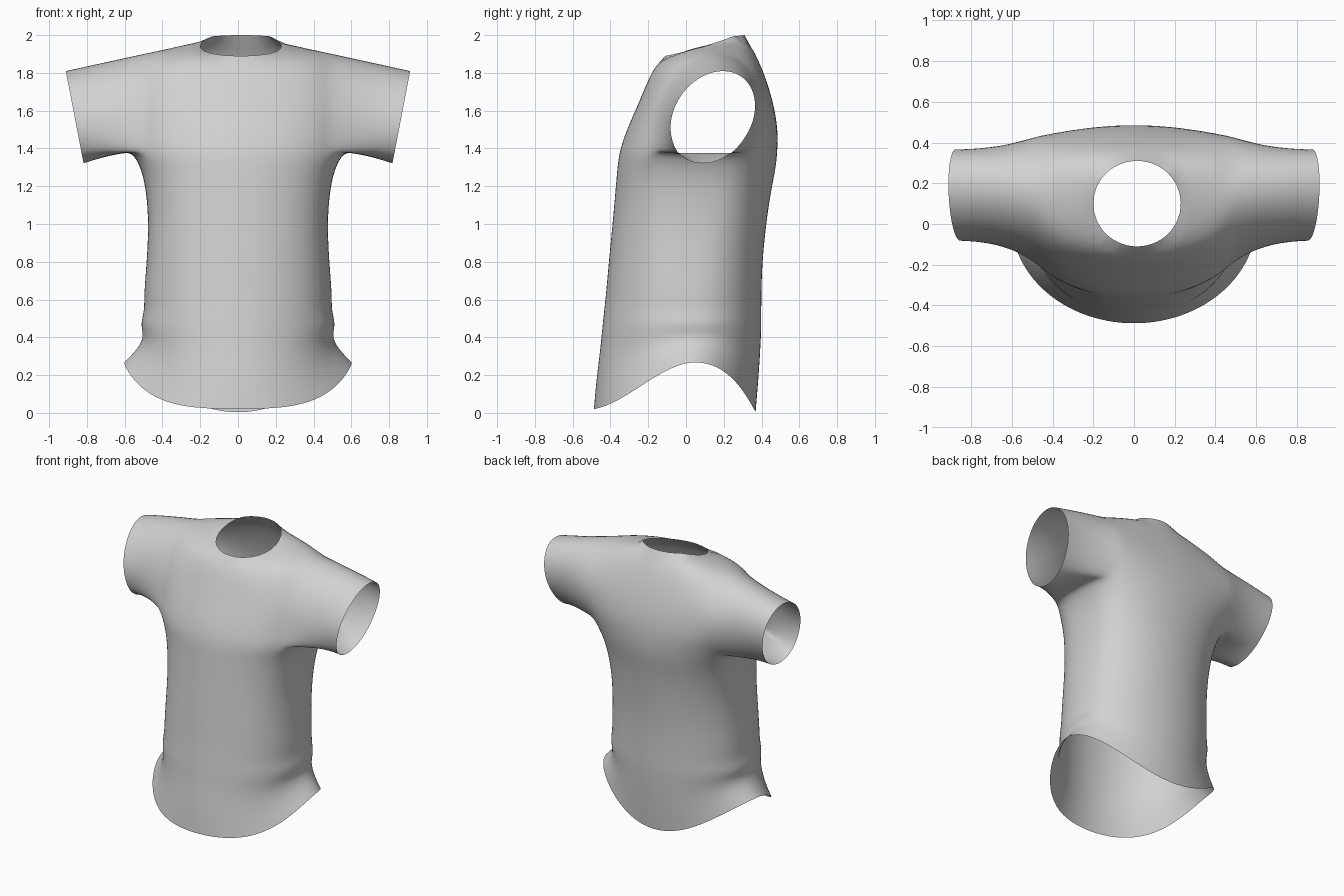
import bpy, bmesh
from math import sin, cos, radians, hypot
from mathutils import Vector

cube = bpy.data.objects.get("Cube")
if cube:
    bpy.data.objects.remove(cube, do_unlink=True)

fabric = bpy.data.materials.new("grey fabric")
fabric.use_nodes = True
grey = (0.64, 0.64, 0.64, 1)
fabric.diffuse_color = grey
fabric.node_tree.nodes["Principled BSDF"].inputs["Base Color"].default_value = grey

bm = bmesh.new()


def bridge(a, b, closed=False):
    """Quads between two equally long rows of vertices."""
    n = len(a)
    for i in range(n if closed else n - 1):
        j = (i + 1) % n
        bm.faces.new((a[i], a[j], b[j], b[i]))


def hem_lift(c):
    """Curved shirt-tail edge: S-shaped in front, rounder and lower behind."""
    if c > 0:
        u = 1 - c
        return 0.7 * u * u * (3 - 2 * u) + 0.3 * u
    return 1 - 1.08 * abs(c) ** 2.6


# Torso rows, hem to armpit:
# front height, side lift, half width, front y, back y, side y, front and back roundness
ROWS = [
    (0.02, 0.25, 0.605, -0.49, 0.37, 0.02, 1, 1),
    (0.19, 0.16, 0.525, -0.475, 0.385, 0.02, 0.95, 0.95),
    (0.34, 0.07, 0.5, -0.455, 0.395, 0.02, 0.9, 0.9),
    (0.45, 0.02, 0.52, -0.445, 0.4, 0.02, 0.9, 0.9),
    (0.54, 0, 0.497, -0.435, 0.4, 0.02, 0.85, 0.85),
    (0.63, 0, 0.5, -0.425, 0.4, 0.02, 0.85, 0.85),
    (0.80, 0, 0.485, -0.41, 0.405, 0.02, 0.8, 0.8),
    (1.00, 0, 0.475, -0.39, 0.425, 0.03, 0.75, 0.72),
    (1.17, 0, 0.487, -0.375, 0.45, 0.04, 0.72, 0.64),
    (1.29, 0, 0.513, -0.365, 0.475, 0.04, 0.72, 0.56),
    (1.38, 0, 0.56, -0.355, 0.485, 0.04, 0.72, 0.5),
]
angles = [radians(10 * k - 60) for k in range(36)]
rings = []
for z, lift, width, front, back, mid, front_round, back_round in ROWS:
    ring = []
    for a in angles:
        c = cos(a)
        edge, power = (front, front_round) if c > 0 else (back, back_round)
        depth = abs(c) ** power if abs(c) > 0.01 else 0
        ring.append(bm.verts.new((width * sin(a), mid + (edge - mid) * depth, z + lift * hem_lift(c))))
    if rings:
        bridge(rings[-1], ring, True)
    rings.append(ring)
armpit = rings[-1]

# Yoke: arches from chest over the shoulder to the back, blended centre to outside
CENTRE = [(-0.315, 1.5), (-0.255, 1.63), (-0.195, 1.78), (-0.13, 1.895), (0.1, 1.98),
          (0.31, 2.02), (0.385, 1.87), (0.443, 1.72), (0.488, 1.53)]
OUTER = [(-0.17, 1.5), (-0.14, 1.64), (-0.065, 1.79), (0.04, 1.88), (0.15, 1.912),
         (0.26, 1.89), (0.37, 1.80), (0.435, 1.66), (0.425, 1.5)]
arches = []
for i in range(13):
    w_depth = (1 - cos(angles[i]) ** 0.7) / (1 - 0.5 ** 0.7)
    w_height = abs(sin(angles[i]) / sin(radians(60))) ** 1.3
    arch = [armpit[i]]
    for p, q in zip(CENTRE, OUTER):
        y = p[0] + (q[0] - p[0]) * w_depth
        z = p[1] + (q[1] - p[1]) * w_height
        arch.append(bm.verts.new((armpit[i].co.x, y, z)))
    arch.append(armpit[30 - i])
    if arches:
        bridge(arches[-1], arch)
    arches.append(arch)

# Sleeves: armhole loops drawn out to tilted oval cuffs
phis = [26 * k - 130 for k in range(11)] + [130 + 100 * (m + 1) / 6 for m in range(5)]
for side, loop in ((1, arches[12] + armpit[13:18][::-1]), (-1, arches[0] + armpit[31:36])):
    start = [v.co.copy() for v in loop]
    for t in (0.2, 0.4, 0.6, 0.8, 1):
        ease = 1 - (1 - t) ** 2
        row = []
        for p, phi in zip(start, phis):
            s, c = sin(radians(phi)), cos(radians(phi))
            cuff = Vector((side * (0.865 + 0.048 * c), 0.142 + 0.225 * s + 0.055 * c, 1.568 + 0.25 * c))
            drop = t if c > 0 else t ** 1.5
            row.append(bm.verts.new((p.x + (cuff.x - p.x) * t,
                                     p.y + (cuff.y - p.y) * ease,
                                     p.z + (cuff.z - p.z) * drop)))
        bridge(loop, row, True)
        loop = row

bmesh.ops.recalc_face_normals(bm, faces=bm.faces[:])
mesh = bpy.data.meshes.new("shirt")
bm.to_mesh(mesh)
bm.free()
mesh.materials.append(fabric)
shirt = bpy.data.objects.new("shirt", mesh)
bpy.context.collection.objects.link(shirt)
bpy.context.view_layer.objects.active = shirt
shirt.select_set(True)
smooth = shirt.modifiers.new("smooth", "SUBSURF")
smooth.levels = smooth.render_levels = 2
bpy.ops.object.modifier_apply(modifier="smooth")

# Neck opening: remove the top inside an oval, then pull the edge onto the oval
NX, NY, RX, RY = 0.015, 0.1, 0.215, 0.21
bm = bmesh.new()
bm.from_mesh(shirt.data)


def reach(v):
    return hypot((v.co.x - NX) / RX, (v.co.y - NY) / RY)


inside = [v for v in bm.verts if v.co.z > 1.8 and reach(v) < 1]
bmesh.ops.delete(bm, geom=inside, context="VERTS")
for v in bm.verts:
    if v.is_boundary and v.co.z > 1.8 and abs(v.co.x) < 0.4:
        r = reach(v)
        v.co.x = NX + (v.co.x - NX) / r
        v.co.y = NY + (v.co.y - NY) / r
        slope = 0.11 * min(1, (v.co.y - NY + RY) / 0.36)
        v.co.z = 1.89 + slope - 0.012 * ((v.co.x - NX) / RX) ** 2
bmesh.ops.recalc_face_normals(bm, faces=bm.faces[:])
bm.to_mesh(shirt.data)
bm.free()
bpy.ops.object.shade_smooth()
